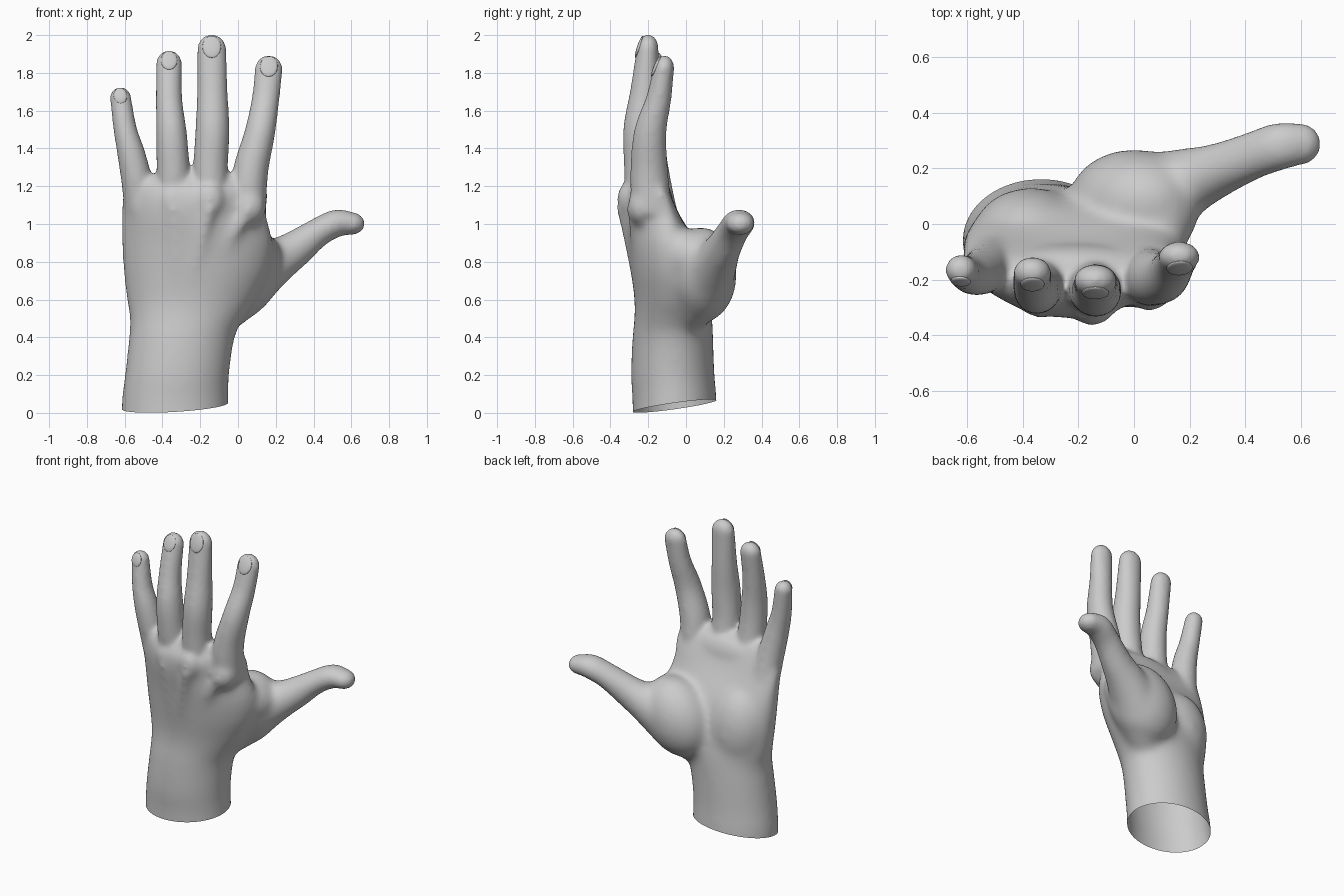
import bpy, bmesh, math
from mathutils import Vector, Matrix

cube = bpy.data.objects.get("Cube")
if cube:
    bpy.data.objects.remove(cube)


def material(name, rgb):
    m = bpy.data.materials.new(name)
    m.use_nodes = True
    m.diffuse_color = (*rgb, 1)
    m.node_tree.nodes["Principled BSDF"].inputs["Base Color"].default_value = (*rgb, 1)
    return m


skin = material("plain grey", (0.6, 0.6, 0.6))
SIDES = 32


def spline(rows, steps=6):
    """Catmull-Rom through rows of numbers."""
    rows = [Vector(r) for r in rows]
    out = []
    for i in range(len(rows) - 1):
        a, b = rows[max(i - 1, 0)], rows[i]
        c, d = rows[i + 1], rows[min(i + 2, len(rows) - 1)]
        for k in range(steps):
            t = k / steps
            out.append(0.5 * (2 * b + (c - a) * t + (2 * a - 5 * b + 4 * c - d) * t ** 2
                              + (3 * b - a - 3 * c + d) * t ** 3))
    return out + [rows[-1]]


def loft(bm, rings):
    loops = [[bm.verts.new(p) for p in ring] for ring in rings]
    for a, b in zip(loops, loops[1:]):
        for i in range(SIDES):
            j = (i + 1) % SIDES
            bm.faces.new((a[i], a[j], b[j], b[i]))
    bm.faces.new(loops[0][::-1])
    bm.faces.new(loops[-1])


def tube(bm, rows, ref=(1, 0, 0)):
    """Round-tipped limb through rows of x, y, z, side radius, depth radius."""
    pts = spline(rows)
    end, before = pts[-1], pts[-2]
    tip = Vector(end[:3]) - Vector(before[:3])
    tip.normalize()
    for k in range(1, 7):
        ang = k * math.pi / 12.4
        p = Vector(end[:3]) + tip * end[3] * math.sin(ang)
        pts.append(Vector((*p, end[3] * math.cos(ang), end[4] * math.cos(ang))))
    rings = []
    for i, p in enumerate(pts):
        t = Vector(pts[min(i + 1, len(pts) - 1)][:3]) - Vector(pts[max(i - 1, 0)][:3])
        t.normalize()
        side = Vector(ref) - t * t.dot(Vector(ref))
        side.normalize()
        depth = t.cross(side)
        rings.append([Vector(p[:3]) + side * p[3] * math.cos(a) + depth * p[4] * math.sin(a)
                      for a in (math.tau * s / SIDES for s in range(SIDES))])
    loft(bm, rings)


def blob(bm, centre, radii, tilt=0):
    m = Matrix.Translation(centre) @ Matrix.Rotation(tilt, 4, 'Y') @ Matrix.Diagonal((*radii, 1))
    bmesh.ops.create_uvsphere(bm, u_segments=24, v_segments=16, radius=1, matrix=m)


bm = bmesh.new()

# wrist and palm: z, centre x, centre y, half width, half depth, arch
palm = [(-.25, -.335, -.055, .29, .23, 0), (.05, -.333, -.06, .284, .224, 0),
        (.2, -.323, -.07, .277, .222, 0), (.4, -.297, -.07, .281, .214, 0),
        (.5, -.27, -.067, .303, .207, 0), (.6, -.245, -.072, .345, .202, .015),
        (.75, -.22, -.095, .388, .197, .03), (.9, -.215, -.13, .402, .182, .05),
        (1.05, -.233, -.185, .385, .15, .08), (1.15, -.225, -.21, .383, .125, .08),
        (1.22, -.22, -.21, .36, .09, .05), (1.27, -.18, -.215, .25, .05, .02)]
rings = []
for z, cx, cy, rx, ry, arch in spline(palm):
    rings.append([(cx + rx * math.cos(a), cy + ry * math.sin(a) + arch * math.cos(a) ** 2, z)
                  for a in (math.tau * s / SIDES for s in range(SIDES))])
loft(bm, rings)

# pads of the palm: heel, thumb base, thumb web, finger base
blob(bm, (-.37, -.04, .7), (.21, .172, .29), -.1)
blob(bm, (.0, .08, .73), (.22, .19, .27), .6)
blob(bm, (.09, .03, .83), (.14, .14, .14))
blob(bm, (-.21, -.155, 1.09), (.34, .088, .16))

# fingers
fingers = {
    "little": [(-.5, -.12, 1.0, .1, .09), (-.53, -.16, 1.2, .085, .085),
               (-.565, -.18, 1.37, .074, .077), (-.597, -.18, 1.5, .062, .067),
               (-.622, -.165, 1.67, .056, .055)],
    "ring": [(-.33, -.19, 1.05, .1, .1), (-.342, -.225, 1.28, .089, .09),
             (-.352, -.235, 1.48, .081, .087), (-.365, -.21, 1.66, .07, .071),
             (-.365, -.175, 1.852, .068, .057)],
    "middle": [(-.145, -.21, 1.05, .1, .11), (-.145, -.235, 1.3, .092, .093),
               (-.135, -.24, 1.5, .09, .092), (-.136, -.22, 1.7, .081, .076),
               (-.139, -.203, 1.927, .077, .058)],
    "index": [(.05, -.18, 1.05, .1, .11), (.065, -.195, 1.27, .094, .1),
              (.115, -.19, 1.48, .081, .086), (.146, -.145, 1.66, .073, .067),
              (.163, -.118, 1.82, .074, .055)],
}
for rows in fingers.values():
    tube(bm, rows)

# thumb
tube(bm, [(-.1, .0, .5, .1, .1), (.02, .07, .63, .15, .13), (.15, .135, .765, .135, .13),
          (.29, .19, .86, .1, .102), (.42, .243, .953, .085, .077), (.52, .278, 1.003, .085, .073),
          (.597, .287, 1.003, .075, .061)], ref=(0, 1, 0))

# knuckles and tendons on the back of the hand
for kx, ky, kz, wx in [(-.5, -.18, 1.1, -.36), (-.34, -.27, 1.12, -.32),
                       (-.15, -.3, 1.13, -.27), (.06, -.245, 1.09, -.24)]:
    blob(bm, (kx, ky + .01, kz), (.085, .075, .1))
    tube(bm, [(wx, -.235, .55, .02, .02), ((kx + wx) / 2, (ky - .235) / 2 - .018, .84, .032, .032),
              (kx, ky - .035, 1.08, .036, .036)])

bmesh.ops.recalc_face_normals(bm, faces=bm.faces)
mesh = bpy.data.meshes.new("hand")
bm.to_mesh(mesh)
bm.free()
hand = bpy.data.objects.new("hand", mesh)
bpy.context.collection.objects.link(hand)

# fuse the parts into one skin and soften the joins
fuse = hand.modifiers.new("fuse", 'REMESH')
fuse.mode = 'VOXEL'
fuse.voxel_size = 0.013
soft = hand.modifiers.new("soften", 'SMOOTH')
soft.factor = 0.5
soft.iterations = 10
bpy.context.view_layer.update()
fused = bpy.data.meshes.new_from_object(hand.evaluated_get(bpy.context.evaluated_depsgraph_get()))
hand.modifiers.clear()
hand.data = fused

# relax the palm further, fading out toward the fingers and thumb
bm = bmesh.new()
bm.from_mesh(fused)
for i in range(24):
    body = [v for v in bm.verts if v.co.z < 1.22 - .012 * i and v.co.x < .4 - .008 * i]
    bmesh.ops.smooth_vert(bm, verts=body, factor=0.5,
                          use_axis_x=True, use_axis_y=True, use_axis_z=True)

# open slanted cut at the wrist
bmesh.ops.bisect_plane(bm, geom=bm.verts[:] + bm.edges[:] + bm.faces[:], clear_inner=True,
                       plane_co=(-.33, 0, .045), plane_no=(-.06, -.14, 1))
for f in bm.faces:
    f.smooth = True
bm.to_mesh(fused)
bm.free()
fused.materials.clear()
fused.materials.append(skin)

# fingernails, leaning in with the taper of each fingertip
for name, rows in fingers.items():
    tip, prev = Vector(rows[-1]), Vector(rows[-2])
    along = (Vector(tip[:3]) - Vector(prev[:3])).normalized()
    side = (Vector((1, 0, 0)) - along * along.x).normalized()
    out = side.cross(along)
    pos = Vector(tip[:3]) + along * tip[3] * .1 + out * (tip[4] - .013)
    rot = Matrix((side, out, along)).transposed().to_4x4() @ Matrix.Rotation(.25, 4, 'X')
    m = Matrix.Translation(pos) @ rot @ Matrix.Diagonal((tip[3] * .64, .012, tip[3] * .8, 1))
    bm = bmesh.new()
    bmesh.ops.create_uvsphere(bm, u_segments=20, v_segments=12, radius=1, matrix=m)
    for f in bm.faces:
        f.smooth = True
    me = bpy.data.meshes.new(name + "_nail")
    bm.to_mesh(me)
    bm.free()
    me.materials.append(skin)
    bpy.context.collection.objects.link(bpy.data.objects.new(name + "_nail", me))
